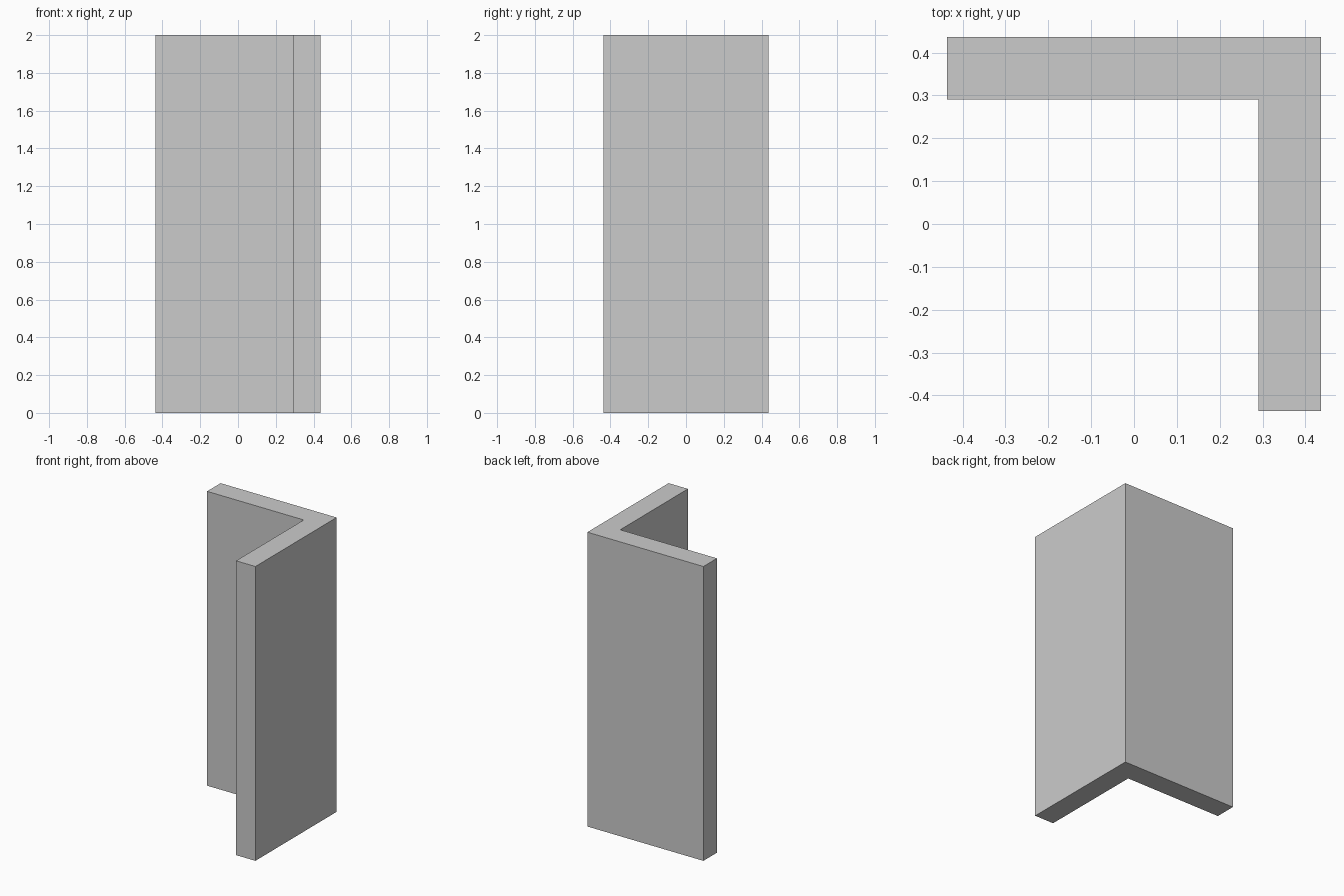
import bpy
import bmesh

if "Cube" in bpy.data.objects:
    bpy.data.objects.remove(bpy.data.objects["Cube"])

HALF = 0.436      # half width of the L
INNER = 0.2907    # inner corner position (wall thickness about 0.145)
HEIGHT = 2.0

# L-shaped cross-section, counter-clockwise from above
profile = [(HALF, -HALF), (HALF, HALF), (-HALF, HALF),
           (-HALF, INNER), (INNER, INNER), (INNER, -HALF)]

# Corner wall: the profile extruded straight up
bm = bmesh.new()
base = bm.faces.new([bm.verts.new((x, y, 0)) for x, y in profile])
ext = bmesh.ops.extrude_face_region(bm, geom=[base], use_keep_orig=True)
top = [g for g in ext["geom"] if isinstance(g, bmesh.types.BMVert)]
bmesh.ops.translate(bm, verts=top, vec=(0, 0, HEIGHT))
bmesh.ops.recalc_face_normals(bm, faces=bm.faces)

mesh = bpy.data.meshes.new("corner_wall")
bm.to_mesh(mesh)
bm.free()
bpy.context.collection.objects.link(bpy.data.objects.new("corner_wall", mesh))
